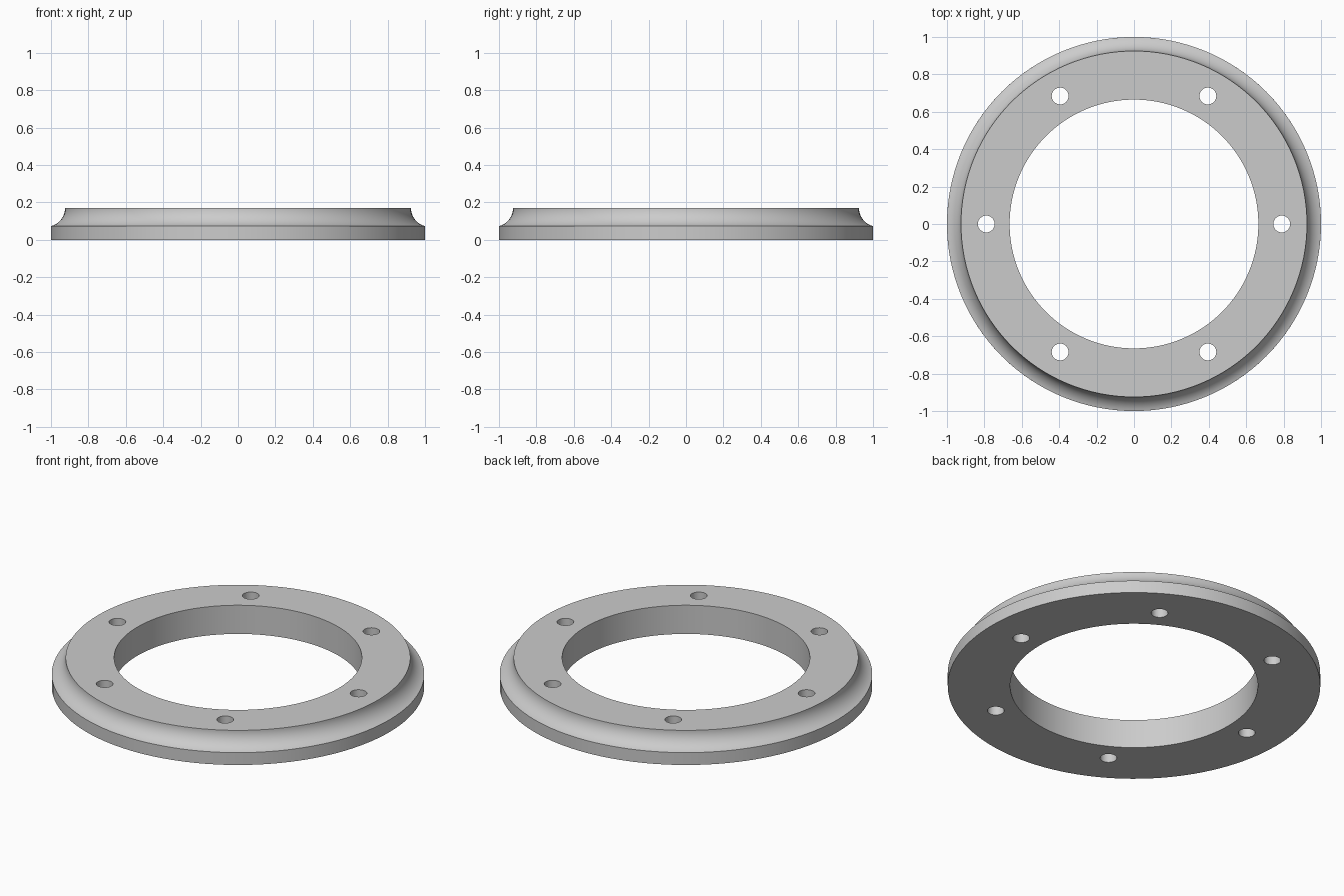
import bpy, bmesh
from math import cos, sin, pi, radians

cube = bpy.data.objects.get("Cube")
if cube:
    bpy.data.objects.remove(cube, do_unlink=True)

SEGMENTS = 128
INNER, OUTER, HEIGHT = 0.665, 1.0, 0.17
COVE_CENTRE, COVE_RADIUS = 1.025, 0.1
HOLE_CIRCLE, HOLE_RADIUS, HOLES = 0.79, 0.045, 6

grey = bpy.data.materials.new("plain grey")
grey.use_nodes = True
colour = (0.6, 0.6, 0.6, 1)
grey.diffuse_color = colour
grey.node_tree.nodes["Principled BSDF"].inputs["Base Color"].default_value = colour


def activate(obj):
    bpy.ops.object.select_all(action="DESELECT")
    obj.select_set(True)
    bpy.context.view_layer.objects.active = obj


def add_object(name, bm):
    bmesh.ops.recalc_face_normals(bm, faces=bm.faces)
    mesh = bpy.data.meshes.new(name)
    bm.to_mesh(mesh)
    bm.free()
    mesh.materials.append(grey)
    obj = bpy.data.objects.new(name, mesh)
    bpy.context.collection.objects.link(obj)
    return obj


# Ring cross-section: square inner wall, flat top, concave cove, straight rim
profile = [(INNER, 0), (INNER, HEIGHT)]
cove_steps = 14
for i in range(cove_steps + 1):
    angle = radians(180 + 75.5 * i / cove_steps)
    profile.append((min(OUTER, COVE_CENTRE + COVE_RADIUS * cos(angle)),
                    HEIGHT + COVE_RADIUS * sin(angle)))
profile.append((OUTER, 0))

bm = bmesh.new()
rings = []
for s in range(SEGMENTS):
    a = 2 * pi * s / SEGMENTS
    rings.append([bm.verts.new((r * cos(a), r * sin(a), z)) for r, z in profile])
for s in range(SEGMENTS):
    here, after = rings[s], rings[(s + 1) % SEGMENTS]
    for i in range(len(profile)):
        j = (i + 1) % len(profile)
        bm.faces.new((here[i], after[i], after[j], here[j]))
ring = add_object("flange_ring", bm)

# Six bolt holes cut straight through
bm = bmesh.new()
for k in range(HOLES):
    a = 2 * pi * k / HOLES
    hole = bmesh.ops.create_cone(bm, cap_ends=True, segments=32, depth=0.5,
                                 radius1=HOLE_RADIUS, radius2=HOLE_RADIUS)
    bmesh.ops.translate(bm, verts=hole["verts"],
                        vec=(HOLE_CIRCLE * cos(a), HOLE_CIRCLE * sin(a), HEIGHT / 2))
cutter = add_object("bolt_hole_cutter", bm)
cutter.hide_render = True

activate(ring)
cut = ring.modifiers.new("bolt holes", "BOOLEAN")
cut.operation = "DIFFERENCE"
cut.solver = "EXACT"
cut.object = cutter
bpy.ops.object.modifier_apply(modifier=cut.name)
bpy.data.objects.remove(cutter, do_unlink=True)

activate(ring)
bpy.ops.object.shade_smooth_by_angle(angle=radians(30))
